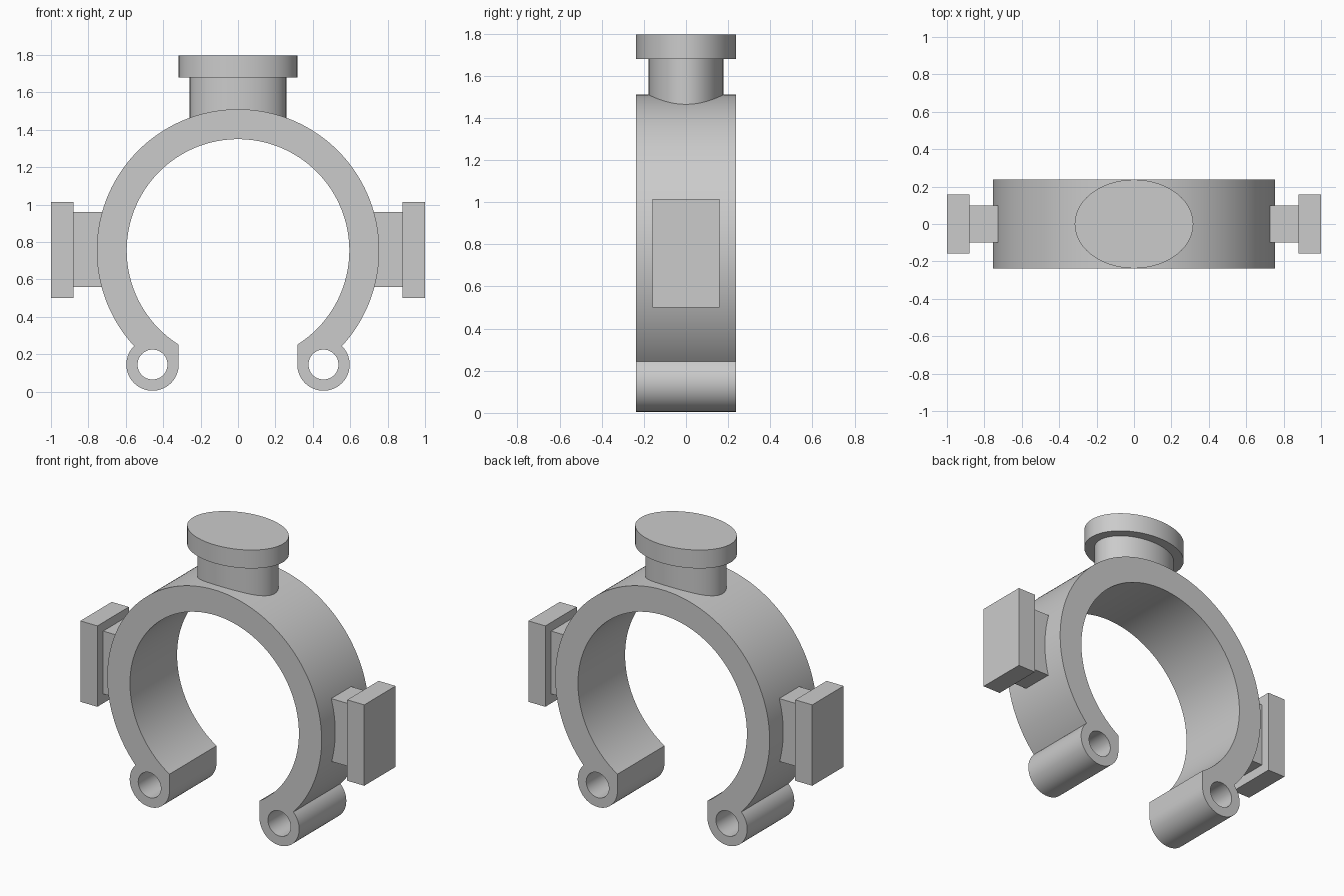
import bpy, bmesh, math
from mathutils import Matrix, Vector

cube = bpy.data.objects.get("Cube")
if cube:
    bpy.data.objects.remove(cube)

GREY = (0.6, 0.6, 0.6, 1)
mat = bpy.data.materials.new("plain grey")
mat.use_nodes = True
mat.diffuse_color = GREY
mat.node_tree.nodes["Principled BSDF"].inputs["Base Color"].default_value = GREY

HALF = 0.237                      # half depth of the clamp
RING = Vector((0, 0.755))         # ring centre in x, z
R_OUT, R_IN = 0.755, 0.595
LUG = Vector((0.457, 0.145))      # left lug centre in x, z
R_LUG, R_HOLE = 0.14, 0.08


def finish(name, bm):
    """Turn a bmesh into a smooth-shaded object with sharp edges kept."""
    bmesh.ops.remove_doubles(bm, verts=bm.verts, dist=1e-5)
    bmesh.ops.recalc_face_normals(bm, faces=bm.faces)
    mesh = bpy.data.meshes.new(name)
    bm.to_mesh(mesh)
    bm.free()
    mesh.materials.append(mat)
    obj = bpy.data.objects.new(name, mesh)
    bpy.context.collection.objects.link(obj)
    bpy.ops.object.select_all(action='DESELECT')
    obj.select_set(True)
    bpy.context.view_layer.objects.active = obj
    bpy.ops.object.shade_smooth_by_angle(angle=math.radians(30))
    return obj


def arc(centre, radius, start, end, steps):
    angles = [start + (end - start) * i / steps for i in range(steps + 1)]
    return [centre + radius * Vector((math.cos(a), math.sin(a))) for a in angles]


def angle_of(point, centre):
    d = point - centre
    return math.atan2(d.y, d.x)


def box(name, x, y, z):
    """Box spanning x and z ranges, with half width y."""
    bm = bmesh.new()
    size = (x[1] - x[0], 2 * y, z[1] - z[0])
    centre = ((x[0] + x[1]) / 2, 0, (z[0] + z[1]) / 2)
    bmesh.ops.create_cube(bm, size=1, matrix=Matrix.Translation(centre) @ Matrix.Diagonal((*size, 1)))
    return finish(name, bm)


def oval(name, rx, ry, z0, z1):
    bm = bmesh.new()
    m = Matrix.Translation((0, 0, (z0 + z1) / 2)) @ Matrix.Diagonal((rx, ry, z1 - z0, 1))
    bmesh.ops.create_cone(bm, cap_ends=True, segments=96, radius1=1, radius2=1, depth=1, matrix=m)
    return finish(name, bm)


# Where the outside of the ring meets the outside of the lug
gap = LUG - RING
dist = gap.length
along = (dist ** 2 + R_OUT ** 2 - R_LUG ** 2) / (2 * dist)
side = math.sqrt(R_OUT ** 2 - along ** 2)
unit = gap.normalized()
joint = RING + unit * along + Vector((-unit.y, unit.x)) * side

# Right half of the outline, from the top, round the lug and back up the bore
tip_x = LUG.x - R_LUG
tip = Vector((tip_x, RING.y - math.sqrt(R_IN ** 2 - tip_x ** 2)))
half = arc(RING, R_OUT, math.pi / 2, angle_of(joint, RING), 80)
half += arc(LUG, R_LUG, angle_of(joint, LUG), -math.pi, 40)[1:]
half += arc(RING, R_IN, angle_of(tip, RING), math.pi / 2, 80)
mirror = [Vector((-p.x, p.y)) for p in reversed(half[1:-1])]

# Open clamp ring with pierced lugs, as a filled and extruded profile
curve = bpy.data.curves.new("clamp_profile", 'CURVE')
curve.dimensions = '2D'
curve.fill_mode = 'BOTH'
curve.extrude = HALF
holes = [arc(Vector((s * LUG.x, LUG.y)), R_HOLE, 0, 2 * math.pi, 48)[:-1] for s in (1, -1)]
for loop in [half + mirror] + holes:
    spline = curve.splines.new('POLY')
    spline.points.add(len(loop) - 1)
    for point, p in zip(spline.points, loop):
        point.co = (p.x, p.y, 0, 1)
    spline.use_cyclic_u = True
helper = bpy.data.objects.new("clamp_profile", curve)
bpy.context.collection.objects.link(helper)
bpy.context.view_layer.update()
mesh = bpy.data.meshes.new_from_object(helper.evaluated_get(bpy.context.evaluated_depsgraph_get()))
bm = bmesh.new()
bm.from_mesh(mesh)
bm.transform(Matrix.Rotation(math.pi / 2, 4, 'X'))
bpy.data.objects.remove(helper)
bpy.data.curves.remove(curve)
bpy.data.meshes.remove(mesh)
finish("clamp_ring", bm)

# Oval knob on top
oval("knob_stem", 0.258, 0.178, 1.42, 1.69)
oval("knob_cap", 0.317, HALF, 1.68, 1.797)

# Rectangular knobs on both sides
for label, s in (("left", 1), ("right", -1)):
    box(label + "_pad_stem", sorted((s * 0.68, s * 0.885)), 0.1, (0.56, 0.96))
    box(label + "_pad_plate", sorted((s * 0.88, s)), 0.158, (0.5, 1.015))
